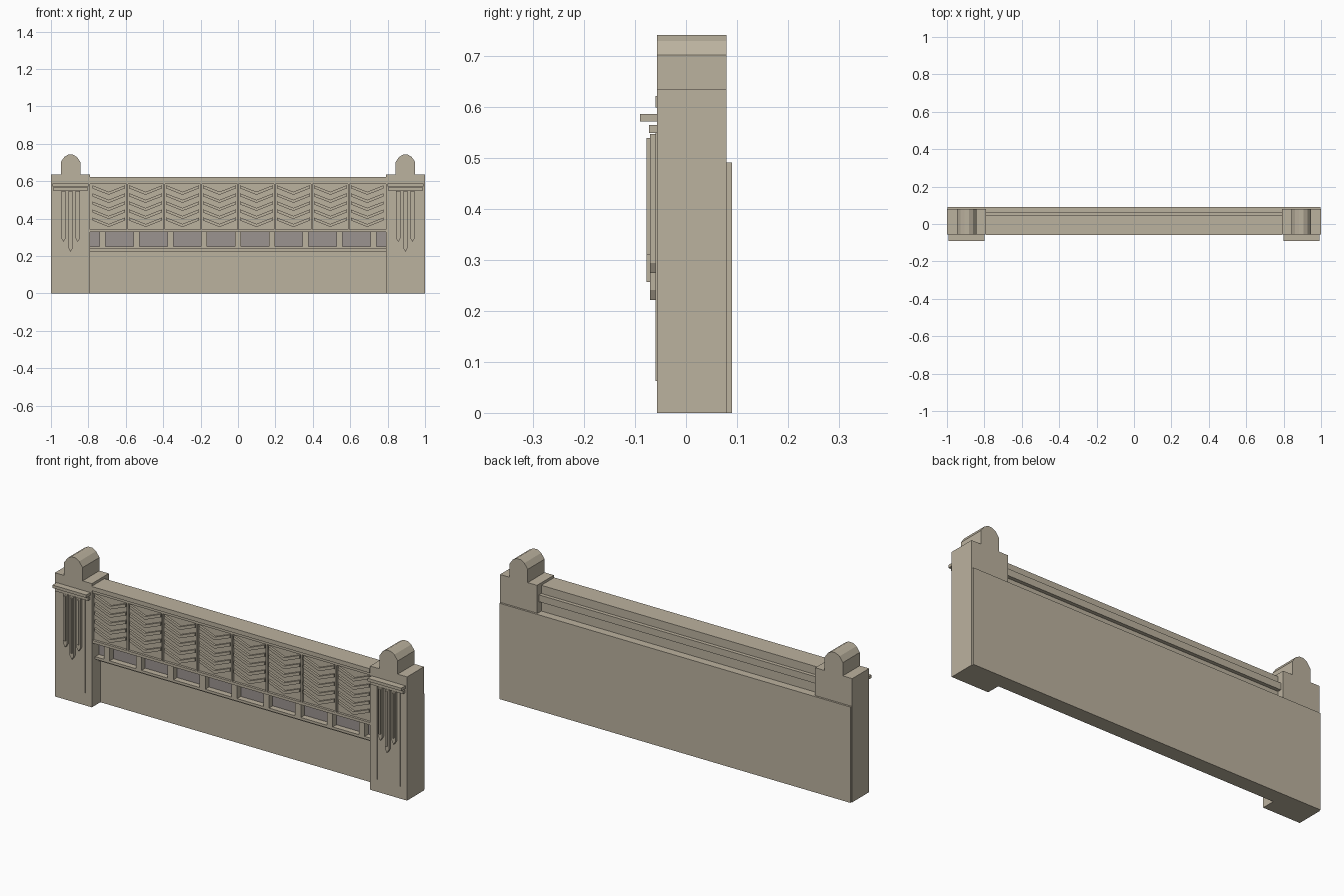
import bpy
import bmesh

cube = bpy.data.objects.get("Cube")
if cube:
    bpy.data.objects.remove(cube, do_unlink=True)


def material(name, rgb):
    m = bpy.data.materials.new(name)
    m.use_nodes = True
    m.diffuse_color = (*rgb, 1)
    m.node_tree.nodes["Principled BSDF"].inputs["Base Color"].default_value = (*rgb, 1)
    return m


STONE = material("tan stone", (0.50, 0.445, 0.345))
GREY = material("grey panel", (0.33, 0.295, 0.28))


def prism(name, outline, front, back, mat=STONE):
    """Extrude an (x, z) outline along y."""
    bm = bmesh.new()
    face = bm.faces.new([bm.verts.new((x, front, z)) for x, z in outline])
    ext = bmesh.ops.extrude_face_region(bm, geom=[face])
    moved = [v for v in ext["geom"] if isinstance(v, bmesh.types.BMVert)]
    bmesh.ops.translate(bm, verts=moved, vec=(0, back - front, 0))
    bmesh.ops.recalc_face_normals(bm, faces=bm.faces)
    mesh = bpy.data.meshes.new(name)
    bm.to_mesh(mesh)
    bm.free()
    mesh.materials.append(mat)
    obj = bpy.data.objects.new(name, mesh)
    bpy.context.scene.collection.objects.link(obj)
    return obj


def box(name, x0, x1, z0, z1, front, back, mat=STONE):
    return prism(name, [(x0, z0), (x1, z0), (x1, z1), (x0, z1)], front, back, mat)


HALF = 0.79          # half length of the wall between the posts
POST_FRONT, POST_BACK = -0.057, 0.08

# Wall body, back slab and top rail
box("base_wall", -HALF, HALF, 0, 0.22, 0.012, POST_BACK)
box("back_slab", -0.997, 0.997, 0, 0.492, POST_BACK, 0.09)
box("upper_wall", -HALF, HALF, 0.33, 0.60, -0.04, 0.045)
box("top_rail", -HALF, HALF, 0.60, 0.622, -0.06, 0.045)
box("rail_lower_trim", -HALF, HALF, 0.585, 0.60, -0.052, 0.045)
box("back_moulding", -HALF, HALF, 0.545, 0.58, 0.045, 0.064)
box("back_fill", -HALF, HALF, 0.22, 0.49, 0.02, POST_BACK)

# Recessed band with little pillars between two ledges
box("recessed_panel", -HALF, HALF, 0.25, 0.33, 0.0, 0.02, GREY)
box("upper_ledge", -HALF, HALF, 0.328, 0.342, -0.052, 0.02)
box("lower_ledge", -HALF, HALF, 0.237, 0.25, -0.03, 0.02)
box("base_ledge", -HALF, HALF, 0.22, 0.237, -0.005, 0.02)
for i in range(-4, 5):
    x = i * 0.181
    box("band_pillar", x - 0.016, x + 0.016, 0.25, 0.328, -0.03, 0.0)

# Chevron panels and the bars dividing them
PITCH = 2 * HALF / 8
for i in range(8):
    cx = -HALF + PITCH * (i + 0.5)
    if i:
        x = cx - PITCH / 2
        box("panel_divider", x - 0.004, x + 0.004, 0.342, 0.585, -0.052, -0.04)
    for k in range(5):
        tip = 0.535 - k * 0.043
        side, thick = tip + 0.043, 0.016
        for s in (-1, 1):
            prism("chevron_arm", [(cx, tip - thick / 2), (cx + s * 0.088, side - thick),
                                  (cx + s * 0.088, side), (cx, tip + thick / 2)],
                  -0.051, -0.04)

# End posts with arched crowns, cornices and hanging pointed bars
for s in (-1, 1):
    c = s * 0.895
    half_crown = [(0.052, 0.635), (0.052, 0.703), (0.033, 0.73), (0.012, 0.742)]
    right = [(0.105, 0), (0.105, 0.635)] + half_crown
    outline = right + [(-x, z) for x, z in reversed(right)]
    prism("end_post", [(c + x, z) for x, z in outline], POST_FRONT, POST_BACK)
    box("cornice_upper", c - 0.096, c + 0.096, 0.572, 0.587, -0.09, POST_FRONT)
    box("cornice_lower", c - 0.094, c + 0.094, 0.55, 0.565, -0.073, POST_FRONT)
    for dx in (-0.066, 0.066):
        box("edge_strip", c + dx - 0.002, c + dx + 0.002, 0.063, 0.55, -0.06, POST_FRONT)
    for dx, low in ((-0.038, 0.275), (0, 0.222), (0.038, 0.275)):
        x = c + dx
        prism("hanging_bar", [(x - 0.011, 0.548), (x - 0.011, low + 0.019), (x, low),
                              (x + 0.011, low + 0.019), (x + 0.011, 0.548)],
              -0.071, POST_FRONT)
        box("bar_ridge", x - 0.005, x + 0.005, low + 0.035, 0.54, -0.078, -0.071)
